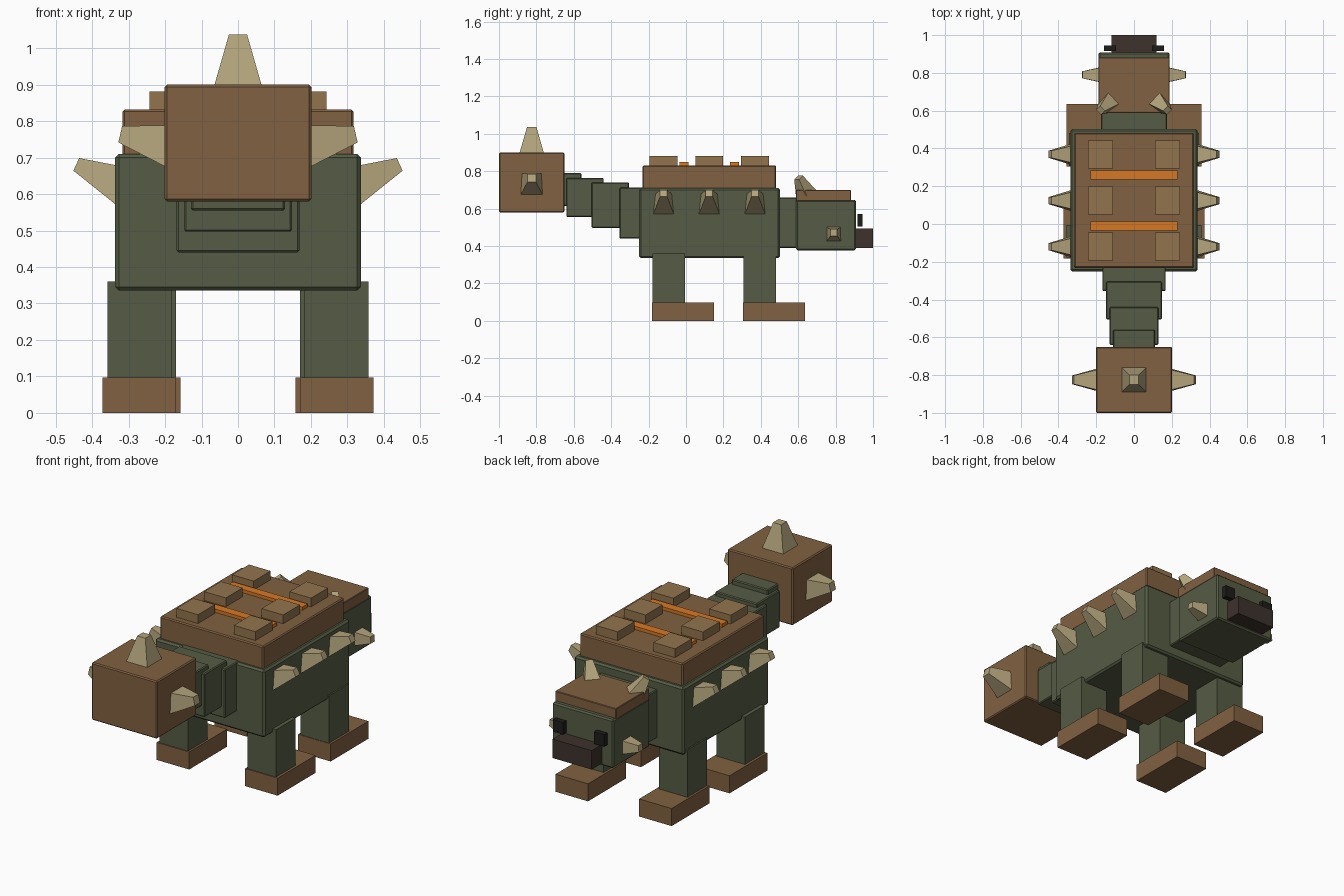
import bpy, math
from mathutils import Vector, Quaternion

if "Cube" in bpy.data.objects:
    bpy.data.objects.remove(bpy.data.objects["Cube"])


def material(name, rgb):
    m = bpy.data.materials.new(name)
    m.diffuse_color = (*rgb, 1)
    m.use_nodes = True
    m.node_tree.nodes["Principled BSDF"].inputs["Base Color"].default_value = m.diffuse_color
    return m


GREEN = material("hide_green", (0.09, 0.107, 0.058))
BROWN = material("armour_brown", (0.22, 0.12, 0.052))
PLATE = material("plate_brown", (0.29, 0.175, 0.075))
BONE = material("bone", (0.45, 0.37, 0.20))
ORANGE = material("orange", (0.68, 0.19, 0.017))
DARK = material("snout_dark", (0.048, 0.032, 0.025))
BLACK = material("eye_black", (0.013, 0.012, 0.011))


def box(name, mat, x, y, z, bevel=0.0):
    """Box from (min, max) ranges on each axis."""
    mid = [(a + b) / 2 for a, b in (x, y, z)]
    bpy.ops.mesh.primitive_cube_add(size=1, location=mid)
    ob = bpy.context.object
    ob.name = name
    ob.scale = [b - a for a, b in (x, y, z)]
    bpy.ops.object.transform_apply(location=False, rotation=False, scale=True)
    ob.data.materials.append(mat)
    if bevel:
        mod = ob.modifiers.new("bevel", 'BEVEL')
        mod.width = bevel
        mod.segments = 1
    return ob


def pair(name, mat, x, y, z, bevel=0.0):
    box(name + "_right", mat, x, y, z, bevel)
    box(name + "_left", mat, (-x[1], -x[0]), y, z, bevel)


def spike(name, base, tip, r_base, r_tip):
    """Four-sided blunt spike from base centre to tip centre."""
    base, tip = Vector(base), Vector(tip)
    axis = tip - base
    bpy.ops.mesh.primitive_cone_add(vertices=4, radius1=r_base * math.sqrt(2),
                                    radius2=r_tip * math.sqrt(2),
                                    depth=axis.length, location=(base + tip) / 2)
    ob = bpy.context.object
    ob.name = name
    ob.rotation_mode = 'QUATERNION'
    ob.rotation_quaternion = (axis.to_track_quat('Z', 'Y')
                              @ Quaternion((0, 0, 1), math.pi / 4))
    ob.data.materials.append(BONE)


def spike_pair(name, base, tip, r_base, r_tip):
    for side, s in (("right", 1), ("left", -1)):
        spike(f"{name}_{side}", (s * base[0], *base[1:]), (s * tip[0], *tip[1:]),
              r_base, r_tip)


# Body and back armour
box("body", GREEN, (-0.337, 0.337), (-0.251, 0.503), (0.335, 0.71), 0.01)
box("shell", BROWN, (-0.317, 0.317), (-0.232, 0.482), (0.69, 0.832), 0.006)
for i, yc in enumerate((-0.12, 0.124, 0.369)):
    pair(f"back_plate_{i + 1}", PLATE, (0.11, 0.243), (yc - 0.074, yc + 0.074), (0.81, 0.881))
    spike_pair(f"flank_spike_{i + 1}", (0.30, yc, 0.615), (0.4435, yc, 0.6815), 0.058, 0.019)
for i, yc in enumerate((-0.011, 0.26)):
    box(f"shell_stripe_{i + 1}", ORANGE, (-0.23, 0.23), (yc - 0.024, yc + 0.024), (0.81, 0.85))

# Legs and feet
pair("tail_end_leg", GREEN, (0.183, 0.358), (-0.178, -0.006), (0.08, 0.36))
pair("tail_end_foot", BROWN, (0.172, 0.372), (-0.183, 0.149), (0, 0.0975))
pair("head_end_leg", GREEN, (0.17, 0.345), (0.307, 0.481), (0.08, 0.36))
pair("head_end_foot", BROWN, (0.157, 0.357), (0.304, 0.636), (0, 0.0975))

# Tail segments
for i, (hw, y0, y1, z0, z1) in enumerate((
        (0.168, -0.355, -0.155, 0.44, 0.713),
        (0.148, -0.505, -0.305, 0.497, 0.74),
        (0.129, -0.64, -0.44, 0.555, 0.763),
        (0.112, -0.76, -0.56, 0.615, 0.79))):
    box(f"tail_segment_{i + 1}", GREEN, (-hw, hw), (y0, y1), (z0, z1), 0.005)

# Tail club with spikes
box("tail_club", BROWN, (-0.201, 0.201), (-1.0, -0.65), (0.58, 0.90), 0.006)
spike("club_top_spike", (0, -0.825, 0.87), (0, -0.825, 1.037), 0.073, 0.025)
spike_pair("club_side_spike", (0.15, -0.825, 0.724), (0.323, -0.825, 0.764), 0.068, 0.023)

# Neck and head
box("neck", GREEN, (-0.175, 0.175), (0.45, 0.63), (0.39, 0.66), 0.005)
box("head", GREEN, (-0.188, 0.188), (0.588, 0.909), (0.377, 0.647), 0.008)
box("head_crown", BROWN, (-0.187, 0.187), (0.587, 0.882), (0.64, 0.70), 0.003)
box("snout", DARK, (-0.12, 0.12), (0.88, 1.0), (0.39, 0.495))
pair("eye", BLACK, (0.095, 0.158), (0.916, 0.944), (0.505, 0.572))
spike_pair("cheek_spike", (0.16, 0.79, 0.462), (0.274, 0.79, 0.472), 0.043, 0.018)
spike_pair("horn", (0.125, 0.65, 0.66), (0.177, 0.602, 0.766), 0.045, 0.018)
